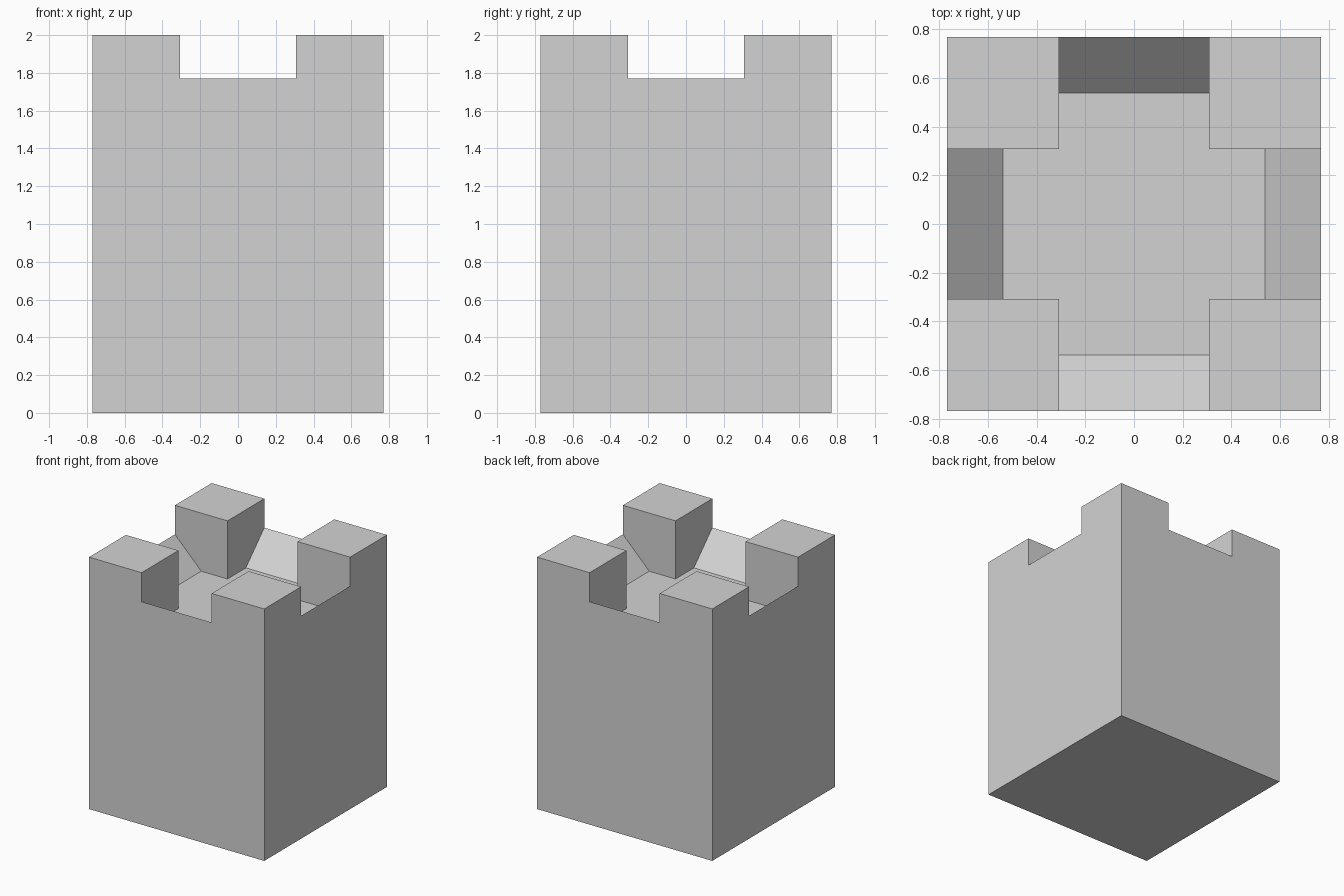
import bpy
import bmesh
from math import radians
from mathutils import Matrix

cube = bpy.data.objects.get("Cube")
if cube:
    bpy.data.objects.remove(cube, do_unlink=True)

# Proportions
UNIT = 2 / 2.6
HALF = UNIT               # half width of the tower
GAP = 0.4 * UNIT          # half width of each notch
SILL = 2 - 0.3 * UNIT     # outer height of the notch
FLOOR = 2 - 0.6 * UNIT    # height of the sunken roof
INNER = 0.7 * UNIT        # where the sloped sill meets the roof

stone = bpy.data.materials.new("grey_stone")
stone.use_nodes = True
colour = (0.65, 0.65, 0.65, 1)
stone.diffuse_color = colour
stone.node_tree.nodes["Principled BSDF"].inputs["Base Color"].default_value = colour


def extrude_profile(name, points, depth, matrix=Matrix()):
    """Solid from an x-z profile, extruded along y and centred."""
    bm = bmesh.new()
    face = bm.faces.new([bm.verts.new((x, -depth, z)) for x, z in points])
    out = bmesh.ops.extrude_face_region(bm, geom=[face])
    moved = [v for v in out["geom"] if isinstance(v, bmesh.types.BMVert)]
    bmesh.ops.translate(bm, verts=moved, vec=(0, 2 * depth, 0))
    bmesh.ops.recalc_face_normals(bm, faces=bm.faces)
    bm.transform(matrix)
    mesh = bpy.data.meshes.new(name)
    bm.to_mesh(mesh)
    bm.free()
    mesh.materials.append(stone)
    obj = bpy.data.objects.new(name, mesh)
    bpy.context.collection.objects.link(obj)
    return obj


# Square tower block
tower = extrude_profile("tower", [(-HALF, 0), (HALF, 0), (HALF, 2), (-HALF, 2)], HALF)
bpy.context.view_layer.objects.active = tower

# Channel with sloped sills, cut across the top in both directions
right = [(INNER, FLOOR), (HALF, SILL), (1, SILL), (1, 2.2)]
channel = right + [(-x, z) for x, z in reversed(right)]
for angle in (0, 90):
    cutter = extrude_profile("notch_cutter", channel, GAP,
                             Matrix.Rotation(radians(angle), 4, "Z"))
    cutter.hide_render = True
    cut = tower.modifiers.new("notch", "BOOLEAN")
    cut.operation = "DIFFERENCE"
    cut.solver = "EXACT"
    cut.object = cutter
    bpy.ops.object.modifier_apply(modifier=cut.name)
    bpy.data.objects.remove(cutter, do_unlink=True)
